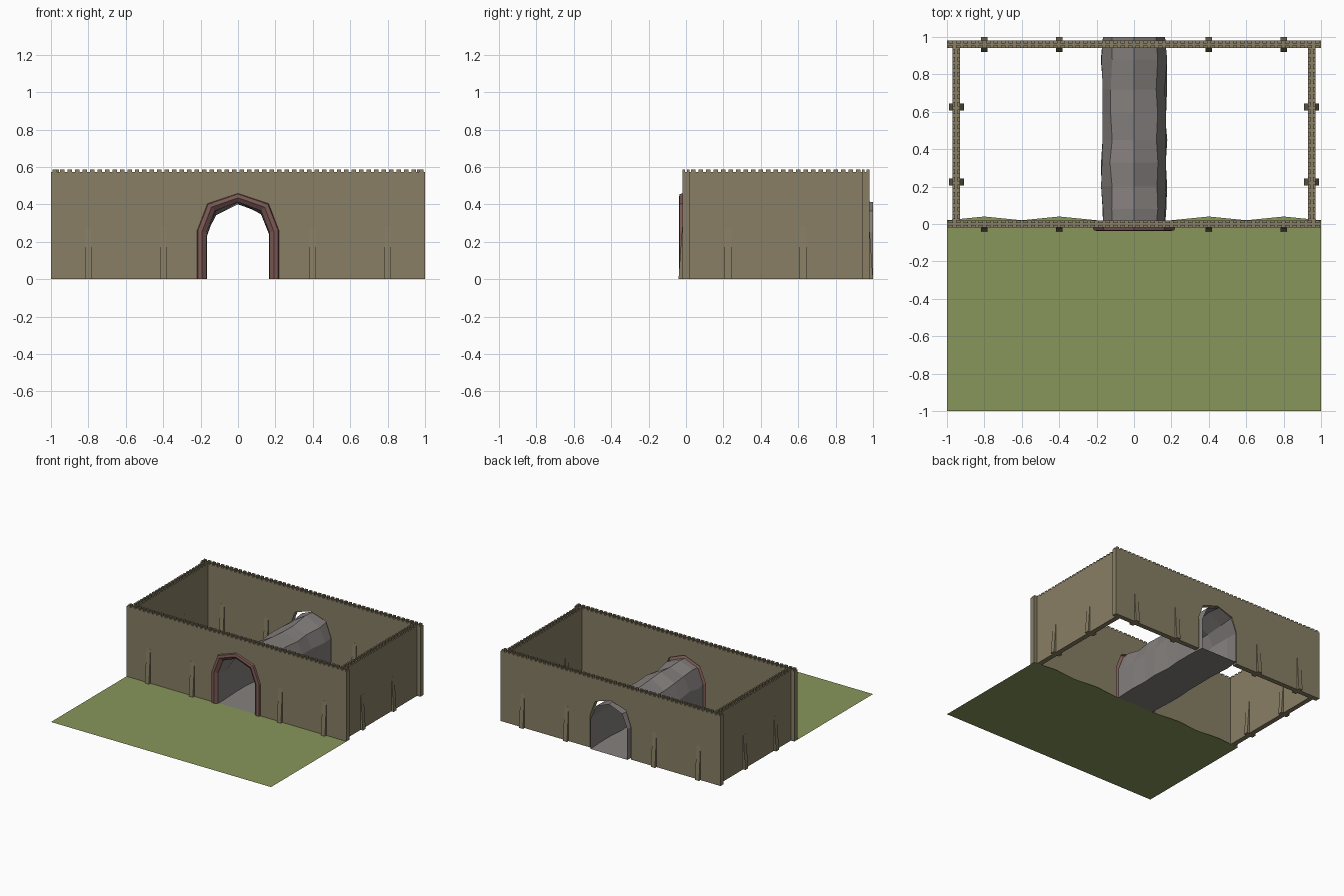
import bpy, bmesh, random

if "Cube" in bpy.data.objects:
    bpy.data.objects.remove(bpy.data.objects["Cube"])

random.seed(4)


def material(name, rgb):
    def lin(c):
        c /= 255
        return c / 12.92 if c < 0.04045 else ((c + 0.055) / 1.055) ** 2.4
    m = bpy.data.materials.new(name)
    m.diffuse_color = (*[lin(c) for c in rgb], 1)
    m.use_nodes = True
    m.node_tree.nodes["Principled BSDF"].inputs["Base Color"].default_value = m.diffuse_color
    return m


WALL = material("brown_stone", (136, 126, 100))
FRAME = material("red_brick", (124, 89, 84))
ROCK = material("grey_rock", (133, 128, 126))
GRASS = material("grass_green", (136, 150, 91))


def finish(name, bm, mat, fix=True):
    if fix:
        bmesh.ops.recalc_face_normals(bm, faces=bm.faces)
    me = bpy.data.meshes.new(name)
    bm.to_mesh(me)
    bm.free()
    me.materials.append(mat)
    ob = bpy.data.objects.new(name, me)
    bpy.context.collection.objects.link(ob)
    return ob


def extrude_poly(bm, pts, offset):
    face = bm.faces.new([bm.verts.new(p) for p in pts])
    res = bmesh.ops.extrude_face_region(bm, geom=[face])
    verts = [g for g in res["geom"] if isinstance(g, bmesh.types.BMVert)]
    bmesh.ops.translate(bm, verts=verts, vec=offset)


def box(bm, x0, x1, y0, y1, z0, z1):
    extrude_poly(bm, [(x0, y0, z0), (x1, y0, z0), (x1, y1, z0), (x0, y1, z0)],
                 (0, 0, z1 - z0))


def arch(w, spring, shoulder_x, shoulder_z, top):
    # seven-point pointed arch, left foot to right foot
    half = [(w, 0), (w, spring), (shoulder_x, shoulder_z)]
    return [(-x, z) for x, z in half] + [(0, top)] + half[::-1]


H, BODY, T = 0.587, 0.574, 0.02   # full height, height below teeth, half thickness


def teeth(bm, along_x, start, end, mid):
    # two rows of small battlements on the wall's edges
    n = round((end - start) / 0.04)
    pitch = (end - start) / n
    for i in range(n):
        a = start + pitch * (i + 0.2)
        b = a + pitch * 0.6
        for lo, hi in ((mid - T, mid - 0.006), (mid + 0.006, mid + T)):
            if along_x:
                box(bm, a, b, lo, hi, BODY, H)
            else:
                box(bm, lo, hi, a, b, BODY, H)


def buttress(bm, along_x, pos, mid, side):
    # wedge leaning against the wall, thick at the foot
    prof = [(mid + side * 0.015, 0), (mid + side * 0.04, 0),
            (mid + side * 0.0205, 0.28), (mid + side * 0.015, 0.28)]
    w = 0.036
    if along_x:
        extrude_poly(bm, [(pos - w / 2, d, z) for d, z in prof], (w, 0, 0))
    else:
        extrude_poly(bm, [(d, pos - w / 2, z) for d, z in prof], (0, w, 0))


# Front and back walls with arched openings
for name, y, opening, sides in (
        ("front", 0.0, arch(0.19, 0.26, 0.14, 0.385, 0.44), (-1,)),
        ("back", 0.96, arch(0.185, 0.27, 0.14, 0.39, 0.435), (-1, 1))):
    bm = bmesh.new()
    outline = [(-1, 0)] + opening + [(1, 0), (1, BODY), (-1, BODY)]
    extrude_poly(bm, [(x, y - T, z) for x, z in outline], (0, 2 * T, 0))
    teeth(bm, True, -1, 1, y)
    finish(name + "_wall", bm, WALL)
    bm = bmesh.new()
    for x in (-0.8, -0.4, 0.4, 0.8):
        for s in sides:
            buttress(bm, True, x, y, s)
    finish(name + "_buttresses", bm, WALL)

# Side walls
for name, x in (("left", -0.95), ("right", 0.95)):
    bm = bmesh.new()
    box(bm, x - T, x + T, T, 0.94, 0, BODY)
    teeth(bm, False, T, 0.94, x)
    finish(name + "_wall", bm, WALL)
    bm = bmesh.new()
    for y in (0.225, 0.625):
        for s in (-1, 1):
            buttress(bm, False, y, x, s)
    finish(name + "_buttresses", bm, WALL)


def loft(bm, rings, close=False):
    rows = [[bm.verts.new(p) for p in r] for r in rings]
    pairs = list(zip(rows, rows[1:] + rows[:1])) if close else list(zip(rows, rows[1:]))
    for a, b in pairs:
        for i in range(len(a) - 1):
            bm.faces.new((a[i], a[i + 1], b[i + 1], b[i]))
    return rows


# Gate frame: bevelled arch swept from outer edge to inner edge
bm = bmesh.new()
rings = [(arch(0.22, 0.26, 0.165, 0.405, 0.46), -0.015),
         (arch(0.215, 0.26, 0.16, 0.40, 0.455), -0.034),
         (arch(0.192, 0.255, 0.142, 0.385, 0.435), -0.038),
         (arch(0.168, 0.25, 0.124, 0.365, 0.412), -0.02),
         (arch(0.168, 0.25, 0.124, 0.365, 0.412), 0.02)]
loft(bm, [[(x, y, z) for x, z in pts] for pts, y in rings], close=True)
finish("gate_frame", bm, FRAME)

# Rough rock tunnel through the yard, with uneven rings
bm = bmesh.new()
rings = []
ys = (-0.015, 0.08, 0.2, 0.33, 0.45, 0.59, 0.72, 0.88, 1.0)
for i, y in enumerate(ys):
    j = 0 if i in (0, len(ys) - 1) else 1
    rings.append([(x + j * (random.uniform(-0.002, 0.012) * (1 if x > 0 else -1) if x else 0),
                   y, z + (j * random.uniform(-0.025, 0.015) if z else 0))
                  for x, z in arch(0.166, 0.25, 0.118, 0.365, 0.412)])
rows = loft(bm, rings)
for a, b in zip(rows, rows[1:]):     # floor strips
    bm.faces.new((a[-1], a[0], b[0], b[-1]))
finish("tunnel", bm, ROCK)

# Grass field in front, its rear edge following the buttress feet
bm = bmesh.new()
edge = [(x / 5, 0.04 if abs(x) in (2, 4) else 0.02) for x in (5, 4, 3, 2, 1, -1, -2, -3, -4, -5)]
bm.faces.new([bm.verts.new((x, y, -0.001)) for x, y in [(-1, -1), (1, -1)] + edge])
finish("grass_field", bm, GRASS, fix=False)
